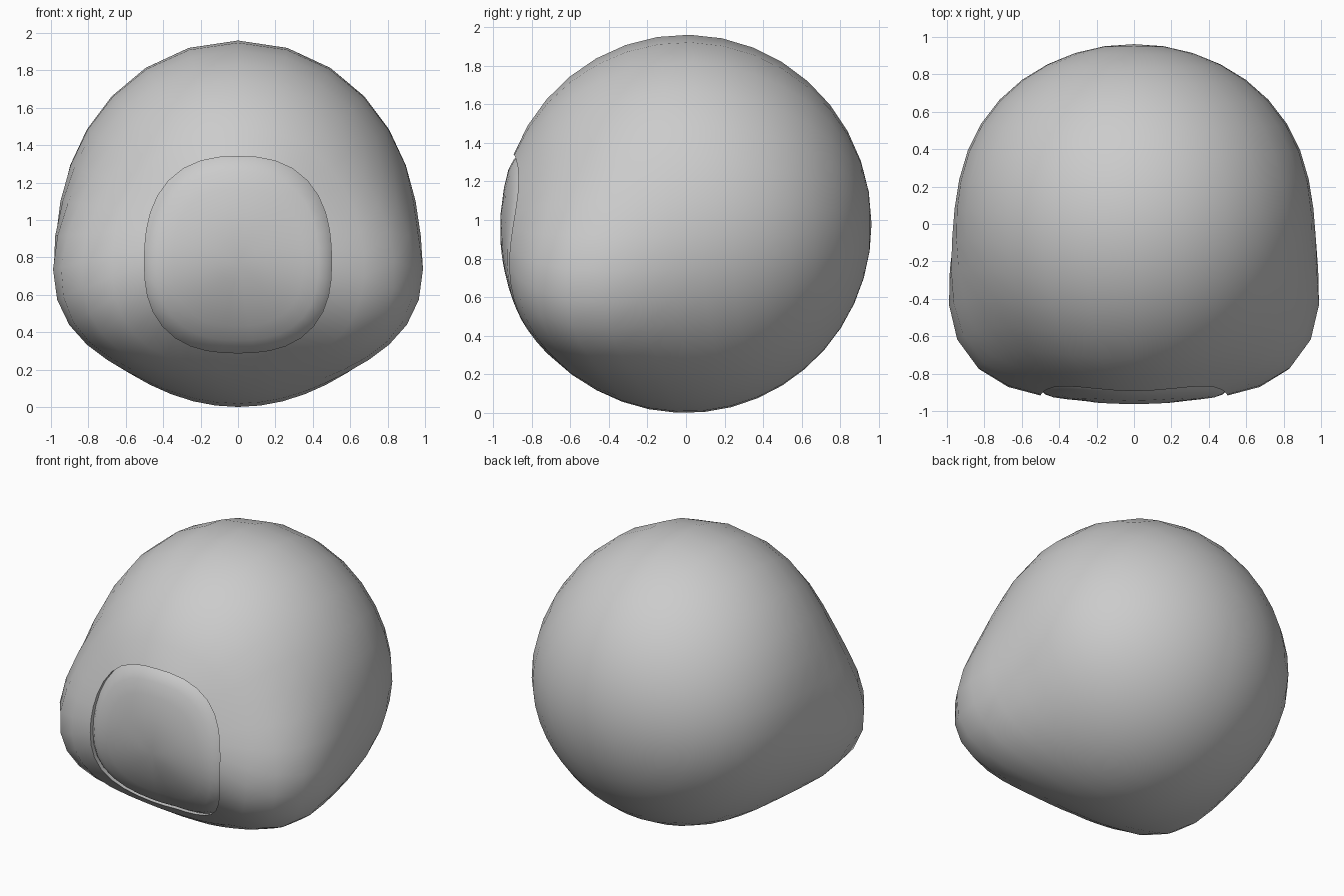
import bpy, bmesh
from math import sin, cos, pi, exp, sqrt, radians
from mathutils import Vector

if "Cube" in bpy.data.objects:
    bpy.data.objects.remove(bpy.data.objects["Cube"])

SEG = 36
CENTRE = Vector((0, 0, 0.98))
RADII = (0.94, 0.96, 0.98)
# Soft bulges of the skull on each side: direction, height, spread in degrees
BULGES = [(Vector((0.84, -0.68, -0.42)), 0.26, 26),   # cheek
          (Vector((0.80, 0.55, -0.12)), 0.035, 32)]   # behind the ear


def radius(d):
    """Distance from the centre to the skull surface in direction d."""
    base = 1 / sqrt(sum((d[i] / RADII[i]) ** 2 for i in range(3)))
    near = Vector((abs(d.x), d.y, d.z))
    return base * (1 + sum(h * exp(-(near.angle(c) / radians(w)) ** 2) for c, h, w in BULGES))


def on_front(x, z):
    """Point of the front surface at x, z (relative to the centre)."""
    y = -0.9
    for _ in range(30):
        r = radius(Vector((x, y, z)).normalized())
        y = 0.5 * y - 0.5 * sqrt(max(r * r - x * x - z * z, 0.01))
    return Vector((x, y, z))


def outline(i, s=1.0):
    """Rounded opening, s scales it about its middle."""
    a = 2 * pi * i / SEG
    c, n = cos(a), sin(a)
    h = 0.57 if n > 0 else 0.48
    r = s * (abs(c / 0.5) ** 2.5 + abs(n / h) ** 2.5) ** -0.4
    return r * c, r * n - 0.21


def build(name, rings, tip):
    """Skin a list of rings and close the last one with a tip."""
    bm = bmesh.new()
    loops = [[bm.verts.new(p + CENTRE) for p in ring] for ring in rings]
    for a, b in zip(loops, loops[1:]):
        for i in range(SEG):
            j = (i + 1) % SEG
            bm.faces.new((a[i], a[j], b[j], b[i]))
    end = bm.verts.new(tip + CENTRE)
    for i in range(SEG):
        bm.faces.new((loops[-1][i], loops[-1][(i + 1) % SEG], end))
    bmesh.ops.recalc_face_normals(bm, faces=bm.faces)
    # Make the open skins face away from the head centre
    if sum(f.normal.dot(f.calc_center_median() - CENTRE) for f in bm.faces) < 0:
        bmesh.ops.reverse_faces(bm, faces=bm.faces)
    me = bpy.data.meshes.new(name)
    bm.to_mesh(me)
    bm.free()
    ob = bpy.data.objects.new(name, me)
    bpy.context.collection.objects.link(ob)
    bpy.context.view_layer.objects.active = ob
    ob.select_set(True)
    bpy.ops.object.shade_smooth_by_angle(angle=radians(40))
    ob.select_set(False)


# Head shell: inner lip, then rings sweeping from the opening to the back
edge = [on_front(*outline(i)) for i in range(SEG)]
back = Vector((0, 1, 0))
rings = [[p + Vector((0, 0.035, 0)) for p in edge], edge]
N = 16
for k in range(1, N):
    ring = []
    for p in edge:
        d = p.normalized().slerp(back, k / N)
        ring.append(d * radius(d))
    rings.append(ring)
build("head_shell", rings, back * radius(back))

# Face plate: fills the opening, with its rim sunk to leave a shallow groove
rings = []
for s, sink in ((1.0, 0.03), (0.95, 0.01), (0.86, 0.0), (0.7, 0.0), (0.45, 0.0), (0.2, 0.0)):
    rings.append([on_front(*outline(i, s)) + Vector((0, sink, 0)) for i in range(SEG)])
build("face_plate", rings, on_front(0, -0.21))
